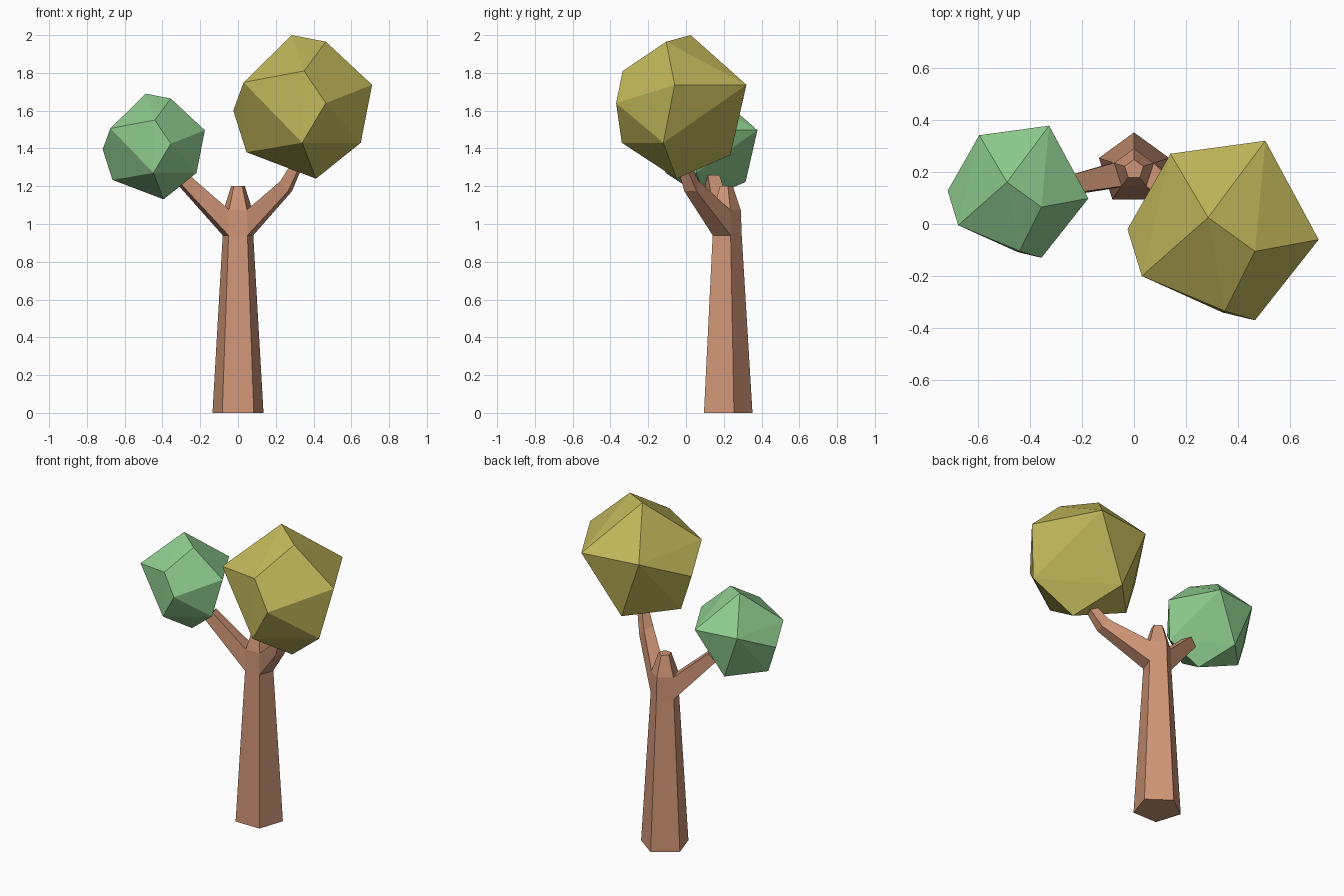
import bpy, bmesh, math
from mathutils import Vector

old = bpy.data.objects.get("Cube")
if old:
    bpy.data.objects.remove(old, do_unlink=True)


def material(name, rgb):
    m = bpy.data.materials.new(name)
    m.use_nodes = True
    m.diffuse_color = (*rgb, 1)
    m.node_tree.nodes["Principled BSDF"].inputs["Base Color"].default_value = (*rgb, 1)
    return m


bark = material("bark brown", (0.62, 0.30, 0.18))
olive = material("olive leaves", (0.53, 0.47, 0.10))
green = material("green leaves", (0.27, 0.60, 0.27))


def finish(bm, name, mat):
    bmesh.ops.recalc_face_normals(bm, faces=bm.faces)
    mesh = bpy.data.meshes.new(name)
    bm.to_mesh(mesh)
    bm.free()
    mesh.materials.append(mat)
    obj = bpy.data.objects.new(name, mesh)
    bpy.context.collection.objects.link(obj)
    return obj


def loft(name, rings, mat):
    """Skin a list of equal-sized point rings and cap both ends."""
    bm = bmesh.new()
    loops = [[bm.verts.new(p) for p in ring] for ring in rings]
    n = len(loops[0])
    for a, b in zip(loops, loops[1:]):
        for i in range(n):
            j = (i + 1) % n
            bm.faces.new((a[i], a[j], b[j], b[i]))
    bm.faces.new(loops[0][::-1])
    bm.faces.new(loops[-1])
    return finish(bm, name, mat)


# Trunk: tapering five-sided column with a pointed stub on top
TRUNK_Y = 0.21


def pentagon(r, z):
    angles = [math.radians(90 + 72 * i) for i in range(5)]
    return [Vector((r * math.cos(a), TRUNK_Y + r * math.sin(a), z)) for a in angles]


crook_low, crook_high = pentagon(0.085, 0.94), pentagon(0.08, 1.075)
loft("trunk", [pentagon(0.142, 0), crook_low, crook_high, pentagon(0.038, 1.2)], bark)


# Branches: square limbs grown out of the two front side faces of the crook
def branch(name, front, side, stations):
    root = [crook_low[front], crook_low[side], crook_high[side], crook_high[front]]
    across = (root[1] - root[0]).normalized()
    rings, last = [root], sum(root, Vector()) / 4
    for centre, w in stations:
        centre = Vector(centre)
        up = (centre - last).cross(across).normalized()
        if up.z < 0:
            up.negate()
        h, u = across * w, up * w
        rings.append([centre - h - u, centre + h - u, centre + h + u, centre - h + u])
        last = centre
    loft(name, rings, bark)


branch("left_branch", 3, 4, [((0.255, 0.03, 1.2), 0.034), ((0.305, -0.01, 1.3), 0.025)])
branch("right_branch", 2, 1, [((-0.29, 0.14, 1.235), 0.033)])

# Leaf crowns: one faceted boulder shape used at two sizes
CROWN = [
    (0.285, 0.025, 2.0), (0.465, -0.105, 1.965), (0.71, -0.06, 1.737),
    (0.35, -0.335, 1.81), (0.465, -0.37, 1.64), (0.65, -0.12, 1.43),
    (0.413, -0.05, 1.24), (0.03, -0.2, 1.75), (0.34, -0.34, 1.43),
    (0.505, 0.32, 1.737), (0.14, 0.27, 1.74), (-0.025, -0.02, 1.6),
    (0.045, -0.015, 1.38), (0.285, 0.235, 1.365),
]


def crown(name, size, offset, mat):
    bm = bmesh.new()
    for p in CROWN:
        bm.verts.new(Vector(p) * size + Vector(offset))
    bmesh.ops.convex_hull(bm, input=bm.verts)
    bmesh.ops.dissolve_limit(bm, angle_limit=math.radians(4), verts=bm.verts, edges=bm.edges)
    finish(bm, name, mat)


crown("large_crown", 1, (0, 0, 0), olive)
crown("small_crown", 0.736, (-0.698, 0.1425, 0.218), green)
